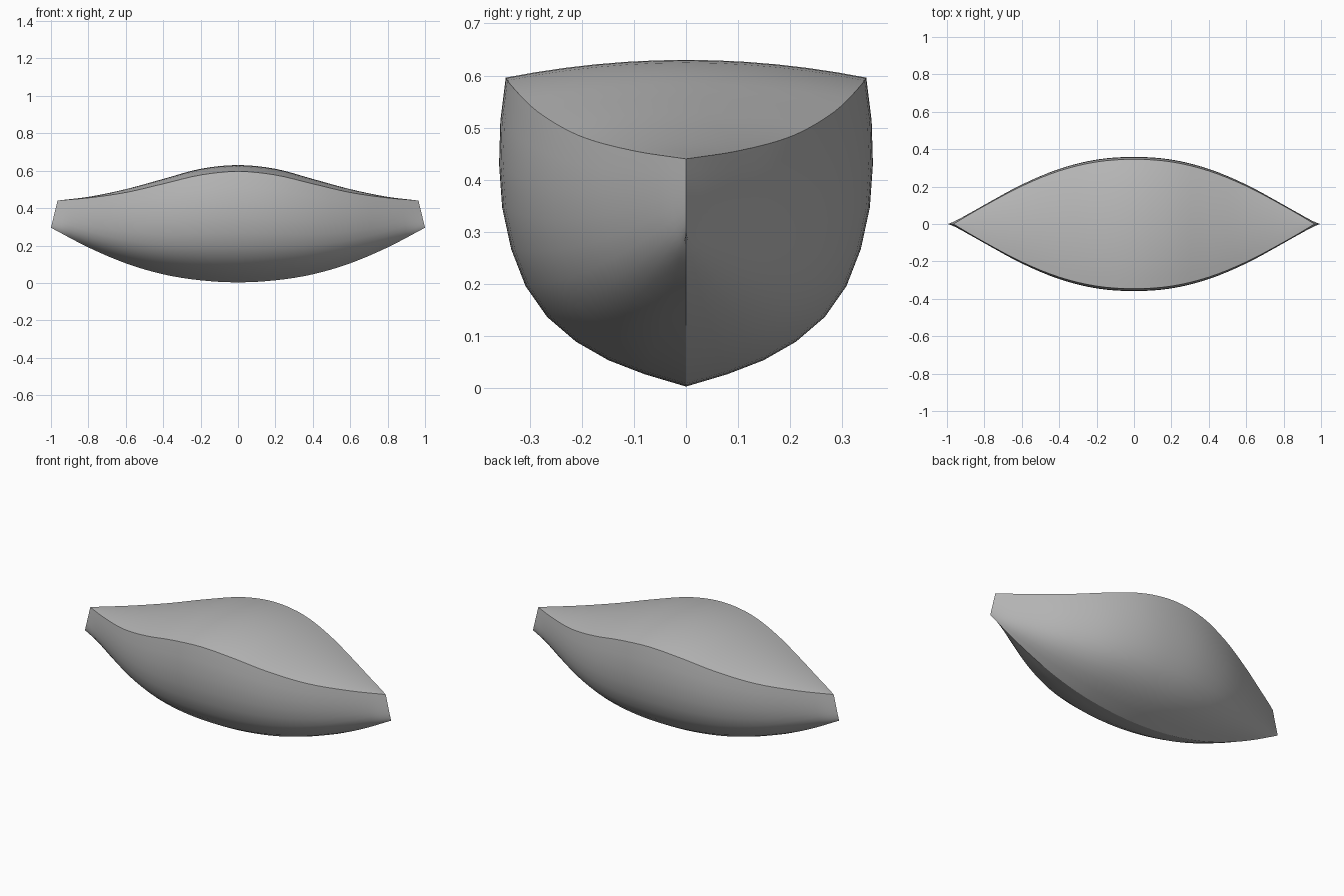
import bpy, bmesh
from math import floor

if "Cube" in bpy.data.objects:
    bpy.data.objects.remove(bpy.data.objects["Cube"], do_unlink=True)

# Lines of the hull, sampled from midship to the tip
HALF_BEAM = [.346, .332, .284, .204, .103, 0]
SHEER = [.596, .577, .530, .484, .456, .44]
RIDGE = [.630, .610, .556, .502, .462, .44]
KEEL = [.003, .014, .046, .105, .19, .295]
# Midship half section: outward share of the beam, upward share of the height
SECTION = [(0, 0), (.23, .04), (.43, .085), (.61, .145), (.77, .225), (.89, .325),
           (.97, .445), (1.02, .58), (1.037, .72), (1.03, .86), (1, 1)]
STATIONS = 40
DECK_STEPS = 12
RAKE = .035


def sample(line, u):
    """Smooth curve through the samples, mirrored at midship."""
    last = len(line) - 1
    i = min(floor(u * last), last - 1)
    f = u * last - i
    b, c = line[i], line[i + 1]
    a = line[abs(i - 1)]
    d = line[i + 2] if i + 2 <= last else 2 * c - b
    return b + .5 * f * (c - a + f * (2*a - 5*b + 4*c - d + f * (3*(b - c) + d - a)))


def ring(s):
    """Closed cross-section at position s along the hull."""
    u = abs(s)
    beam, sheer, ridge, keel = (sample(l, u) for l in (HALF_BEAM, SHEER, RIDGE, KEEL))
    side = [(beam * w, keel + (sheer - keel) * h, h) for w, h in SECTION]
    deck = []
    for k in range(1, DECK_STEPS):
        t = 1 - 2 * k / DECK_STEPS
        deck.append((beam * t, sheer + (ridge - sheer) * (1 - t * t), 1))
    other = [(-y, z, h) for y, z, h in reversed(side[1:])]
    return [(s * (1 - RAKE * h * u ** 4), y, z) for y, z, h in side + deck + other]


# Hull and crowned deck as one closed loft
bm = bmesh.new()
rings = [[bm.verts.new(p) for p in ring(2 * i / STATIONS - 1)] for i in range(STATIONS + 1)]
for a, b in zip(rings, rings[1:]):
    for j in range(len(a)):
        k = (j + 1) % len(a)
        bm.faces.new((a[j], a[k], b[k], b[j]))
bmesh.ops.remove_doubles(bm, verts=bm.verts, dist=.0005)
bmesh.ops.recalc_face_normals(bm, faces=bm.faces)
mesh = bpy.data.meshes.new("hull")
bm.to_mesh(mesh)
bm.free()
hull = bpy.data.objects.new("hull", mesh)
bpy.context.collection.objects.link(hull)

# Plain grey finish
grey = bpy.data.materials.new("grey")
grey.use_nodes = True
color = (.5, .5, .5, 1)
grey.diffuse_color = color
grey.node_tree.nodes["Principled BSDF"].inputs["Base Color"].default_value = color
mesh.materials.append(grey)

# Smooth skin with sharp sheer and stems
bpy.ops.object.select_all(action="DESELECT")
hull.select_set(True)
bpy.context.view_layer.objects.active = hull
bpy.ops.object.shade_smooth_by_angle(angle=.56)
